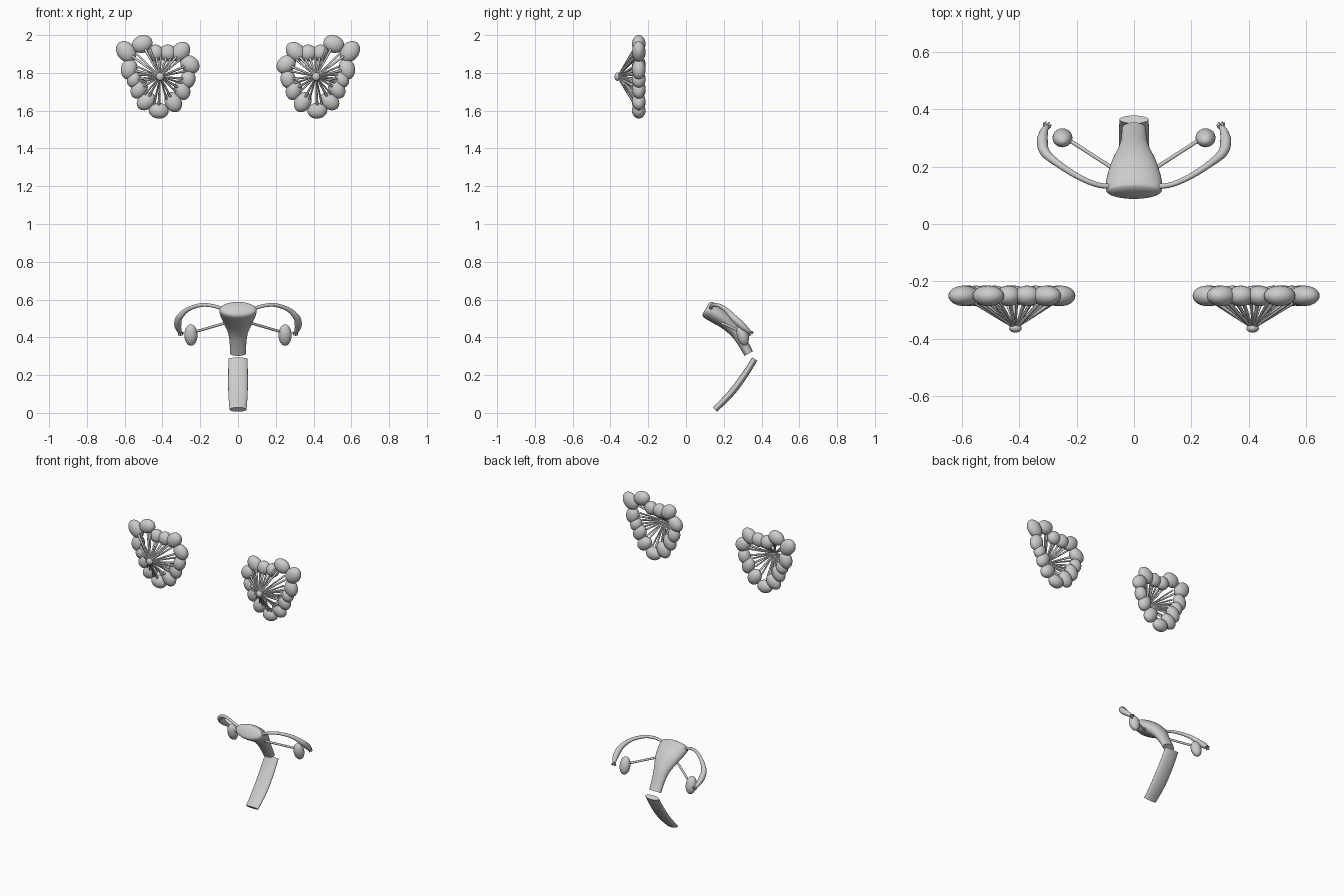
import bpy, bmesh, math
from mathutils import Vector, Matrix

if "Cube" in bpy.data.objects:
    bpy.data.objects.remove(bpy.data.objects["Cube"])


def finish(name, bm):
    bmesh.ops.recalc_face_normals(bm, faces=bm.faces)
    me = bpy.data.meshes.new(name)
    bm.to_mesh(me)
    bm.free()
    ob = bpy.data.objects.new(name, me)
    bpy.context.collection.objects.link(ob)
    me.shade_smooth()
    me.set_sharp_from_angle(angle=math.radians(50))
    return ob


def spline(rows, steps=5):
    # Catmull-Rom through rows of (x, y, z, half_width, half_depth)
    rows = [Vector(r) for r in rows]
    out = []
    for i in range(len(rows) - 1):
        a, b, c, d = (rows[min(max(i + k, 0), len(rows) - 1)] for k in (-1, 0, 1, 2))
        for s in range(steps):
            t = s / steps
            out.append(b + (c - a) * (t / 2) + (a * 2 - b * 5 + c * 4 - d) * (t * t / 2)
                       + (b * 3 - a - c * 3 + d) * (t ** 3 / 2))
    return out + [rows[-1]]


def loft(bm, rows, side, n=16):
    # elliptical rings along a path, closed at both ends
    rings = []
    for i, r in enumerate(rows):
        p, q = rows[max(i - 1, 0)], rows[min(i + 1, len(rows) - 1)]
        t = Vector((q - p)[:3]).normalized()
        v = t.cross(side).normalized()
        u = v.cross(t)
        rings.append([bm.verts.new(Vector(r[:3]) + u * (r[3] * math.cos(a)) + v * (r[4] * math.sin(a)))
                      for a in (2 * math.pi * k / n for k in range(n))])
    for r, s in zip(rings, rings[1:]):
        for k in range(n):
            bm.faces.new((r[k], r[(k + 1) % n], s[(k + 1) % n], s[k]))
    bm.faces.new(rings[0][::-1])
    bm.faces.new(rings[-1])


def rod(bm, a, b, r0, r1, n=8):
    a, b = Vector(a), Vector(b)
    loft(bm, [Vector((*a, r0, r0)), Vector((*b, r1, r1))],
         Vector((0.3, 0.2, 1)) if abs((b - a).normalized().z) < 0.8 else Vector((1, 0.2, 0)), n)


def ball(bm, loc, scale, rot=Matrix()):
    m = Matrix.Translation(loc) @ rot @ Matrix.Diagonal((*scale, 1))
    bmesh.ops.create_uvsphere(bm, u_segments=20, v_segments=12, radius=1, matrix=m)


X, Z = Vector((1, 0, 0)), Vector((0, 0, 1))

# uterus: broad fundus bending down to the cervix
bm = bmesh.new()
loft(bm, spline([(0, .105, .553, .075, .034), (0, .117, .546, .097, .047), (0, .16, .522, .095, .049),
                 (0, .215, .483, .078, .043), (0, .262, .432, .055, .034), (0, .295, .38, .045, .028),
                 (0, .332, .314, .042, .025)]), X, 32)
finish("uterus", bm)

# vaginal canal: flattened, gently curved
bm = bmesh.new()
loft(bm, spline([(0, .364, .285, .051, .016), (0, .30, .185, .052, .018), (0, .232, .097, .051, .018),
                 (0, .153, .018, .045, .016)]), X, 24)
finish("vaginal_canal", bm)

# milk lobes round one gland: x offset, z, half length, half width, tilt
NIPPLE = Vector((.413, -.363, 1.78))
LOBES = [(.592, 1.912, .062, .048, -50), (.507, 1.953, .056, .046, 20), (.437, 1.905, .045, .043, 80),
         (.372, 1.905, .046, .045, 10), (.305, 1.912, .058, .046, 45), (.255, 1.845, .055, .045, -40),
         (.265, 1.767, .05, .04, 80), (.296, 1.71, .055, .042, -70), (.343, 1.645, .056, .044, -60),
         (.42, 1.6, .053, .042, -5), (.486, 1.65, .055, .043, 40), (.523, 1.715, .055, .042, 60),
         (.55, 1.765, .045, .038, 70), (.576, 1.82, .056, .044, 80)]

for sx, label in ((-1, "left"), (1, "right")):
    flip = Matrix.Diagonal((sx, 1, 1, 1))

    def done(name, bm):
        bmesh.ops.transform(bm, matrix=flip, verts=bm.verts)
        return finish(name + "_" + label, bm)

    # mammary lobes and their ducts
    lobes, ducts = bmesh.new(), bmesh.new()
    for x, z, l, w, tilt in LOBES:
        ball(lobes, (x, -.25, z), (l, .036, w), Matrix.Rotation(math.radians(tilt), 4, 'Y'))
        c = Vector((x, -.25, z))
        rod(ducts, NIPPLE, c, .004, .008)
        side = (c - NIPPLE).cross(Vector((0, 1, 0))).normalized() * .03
        rod(ducts, NIPPLE, NIPPLE.lerp(c + side, .8), .003, .006)
    done("mammary_lobes", lobes)
    done("milk_ducts", ducts)

    # nipple
    bm = bmesh.new()
    ball(bm, NIPPLE, (.022, .015, .022))
    done("nipple", bm)

    # fallopian tube widening towards its end
    bm = bmesh.new()
    path = [(.075, .13, .548, .009, .009), (.13, .137, .566, .009, .009), (.195, .165, .571, .01, .01),
            (.265, .21, .548, .012, .012), (.31, .25, .506, .017, .017), (.319, .29, .468, .019, .019),
            (.313, .322, .44, .014, .014), (.306, .336, .427, .01, .01)]
    loft(bm, spline(path), Z, 16)
    done("fallopian_tube", bm)

    # fimbriae: fringe of little fingers
    bm = bmesh.new()
    tip = Vector((.307, .334, .429))
    d = Vector((-.3, .7, -.65)).normalized()
    u = d.cross(Z).normalized()
    v = d.cross(u)
    for k in range(7):
        a = 2 * math.pi * k / 7
        o = u * math.cos(a) + v * math.sin(a)
        rod(bm, tip + o * .006, tip + d * .018 + o * .014, .005, .003, 6)
    done("fimbriae", bm)

    # ovary and its ligament
    bm = bmesh.new()
    ball(bm, (.249, .3, .412), (.035, .031, .058), Matrix.Rotation(math.radians(14), 4, 'X'))
    done("ovary", bm)
    bm = bmesh.new()
    rod(bm, (.06, .185, .478), (.235, .298, .427), .007, .007, 10)
    done("ovarian_ligament", bm)
